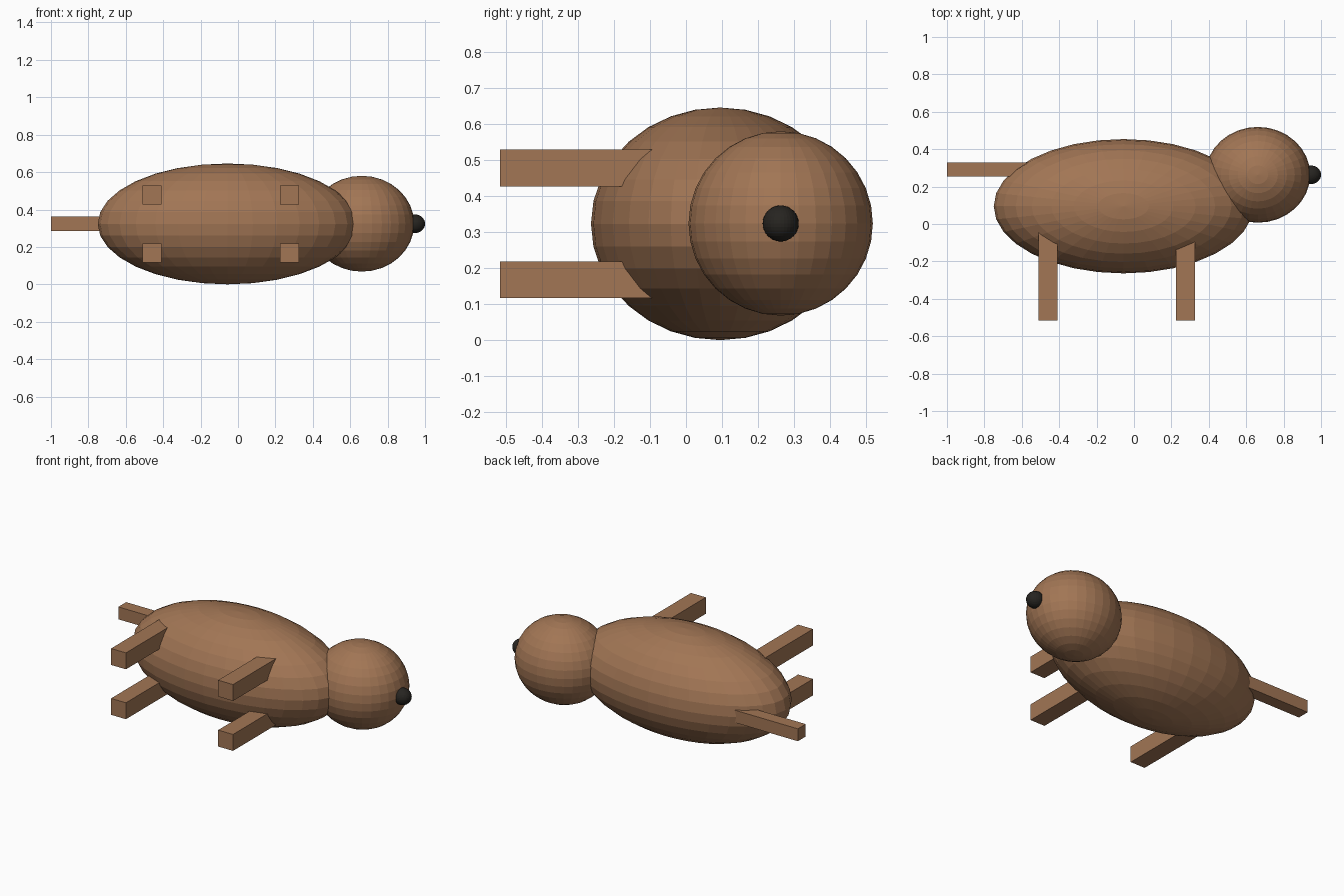
import bpy

if "Cube" in bpy.data.objects:
    bpy.data.objects.remove(bpy.data.objects["Cube"])


def material(name, color):
    mat = bpy.data.materials.new(name)
    mat.diffuse_color = color
    mat.use_nodes = True
    mat.node_tree.nodes["Principled BSDF"].inputs["Base Color"].default_value = mat.diffuse_color
    return mat


brown = material("brown", (0.36, 0.18, 0.09, 1))
black = material("black", (0.02, 0.018, 0.015, 1))


def finish(name, mat):
    ob = bpy.context.object
    ob.name = name
    ob.data.materials.append(mat)
    bpy.ops.object.transform_apply(location=False, rotation=False, scale=True)
    return ob


def ellipsoid(name, center, radii, mat):
    bpy.ops.mesh.primitive_uv_sphere_add(segments=32, ring_count=16, radius=1, location=center)
    bpy.context.object.scale = radii
    return finish(name, mat)


def box(name, low, high, mat):
    center = [(a + b) / 2 for a, b in zip(low, high)]
    bpy.ops.mesh.primitive_cube_add(size=1, location=center)
    bpy.context.object.scale = [b - a for a, b in zip(low, high)]
    return finish(name, mat)


MID_Z = 0.323  # the animal lies on its side, mirrored about this height

# Body, head and nose
ellipsoid("body", (-0.056, 0.095, MID_Z), (0.694, 0.359, 0.323), brown)
ellipsoid("head", (0.662, 0.263, MID_Z + 0.001), (0.28, 0.256, 0.256), brown)
ellipsoid("nose", (0.945, 0.263, MID_Z + 0.001), (0.055, 0.05, 0.05), black)

# Four legs pointing to the front
for pair, x in (("hind", -0.46), ("fore", 0.276)):
    for side, s in (("lower", -1), ("upper", 1)):
        z = MID_Z + s * 0.155
        box(f"{pair}_leg_{side}", (x - 0.051, -0.516, z - 0.051),
            (x + 0.051, 0.0, z + 0.051), brown)

# Tail
box("tail", (-1.0, 0.253, MID_Z - 0.037), (-0.5, 0.33, MID_Z + 0.04), brown)
